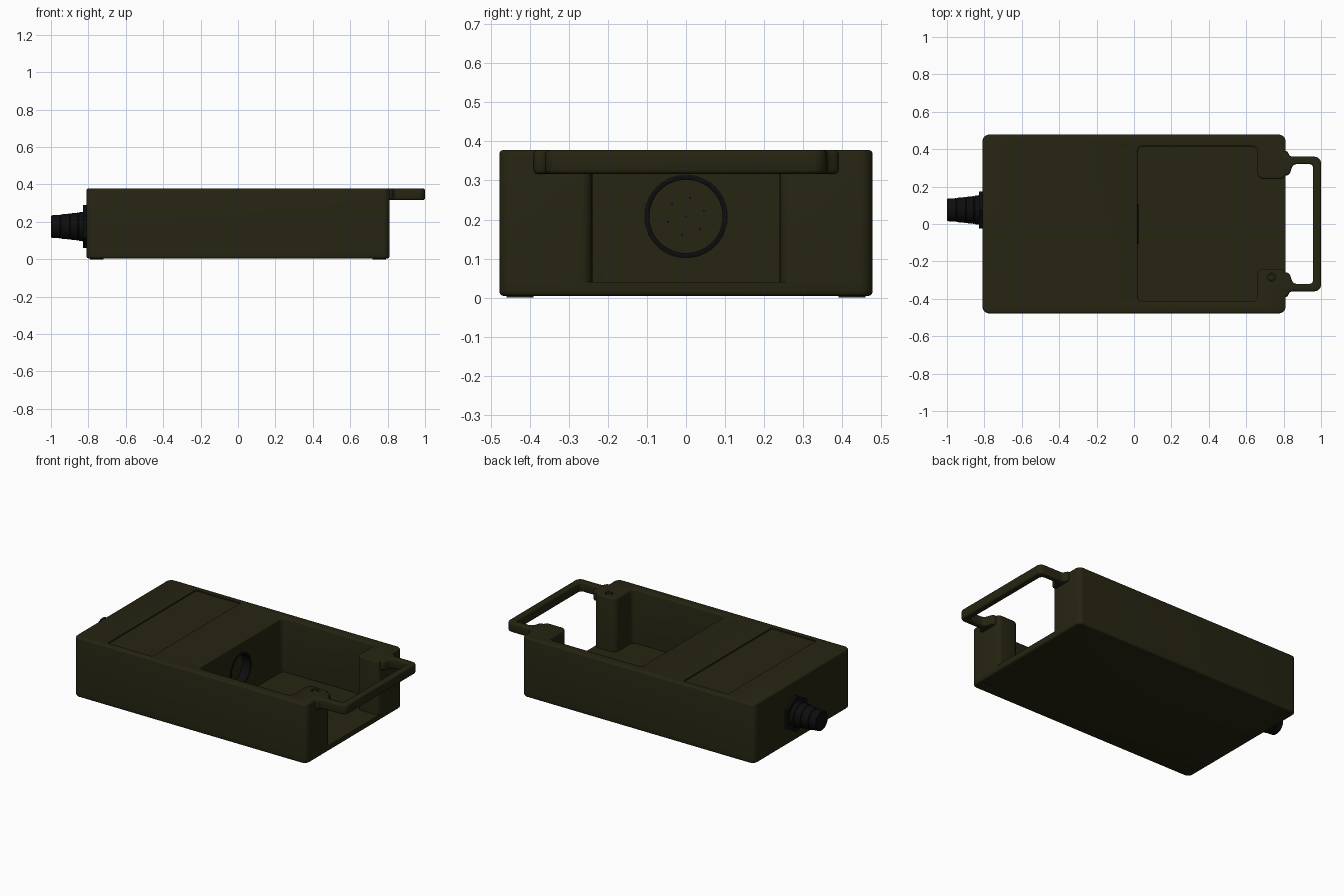
import bpy, bmesh, math
from mathutils import Vector, Matrix

cube = bpy.data.objects.get("Cube")
if cube:
    bpy.data.objects.remove(cube, do_unlink=True)


def material(name, rgb):
    m = bpy.data.materials.new(name)
    m.use_nodes = True
    m.diffuse_color = (*rgb, 1)
    m.node_tree.nodes["Principled BSDF"].inputs["Base Color"].default_value = (*rgb, 1)
    return m


OLIVE = material("olive_drab", (0.019, 0.018, 0.006))
BLACK = material("black_rubber", (0.004, 0.004, 0.0045))


def finish(name, bm, mat):
    bmesh.ops.recalc_face_normals(bm, faces=bm.faces[:])
    mesh = bpy.data.meshes.new(name)
    bm.to_mesh(mesh)
    bm.free()
    ob = bpy.data.objects.new(name, mesh)
    bpy.context.collection.objects.link(ob)
    mesh.materials.append(mat)
    smooth(ob)
    return ob


def smooth(ob):
    bpy.ops.object.select_all(action='DESELECT')
    ob.select_set(True)
    bpy.context.view_layer.objects.active = ob
    bpy.ops.object.shade_smooth_by_angle(angle=math.radians(35))


def rounded(points, steps=6):
    """Round each (x, y, radius) corner of a closed outline."""
    out = []
    for i, (x, y, r) in enumerate(points):
        p = Vector((x, y))
        if r == 0:
            out.append(p)
            continue
        a = (Vector(points[i - 1][:2]) - p).normalized()
        b = (Vector(points[(i + 1) % len(points)][:2]) - p).normalized()
        half = a.angle(b) / 2
        centre = p + (a + b).normalized() * (r / math.sin(half))
        start = p + a * (r / math.tan(half)) - centre
        end = p + b * (r / math.tan(half)) - centre
        turn = math.atan2(start.x * end.y - start.y * end.x, start.dot(end))
        for s in range(steps + 1):
            out.append(centre + Matrix.Rotation(turn * s / steps, 2) @ start)
    return out


def mirrored(half):
    """Complete an outline across the x axis."""
    return half + [(x, -y, r) for x, y, r in reversed(half)]


def prism(name, outline, z0, z1, top=0, bottom=0, mat=OLIVE):
    """Extrude an outline, rounding its top and bottom rims."""
    bm = bmesh.new()
    face = bm.faces.new([bm.verts.new((p.x, p.y, z0)) for p in outline])
    ext = bmesh.ops.extrude_face_region(bm, geom=[face], use_keep_orig=True)
    verts = [g for g in ext["geom"] if isinstance(g, bmesh.types.BMVert)]
    bmesh.ops.translate(bm, verts=verts, vec=(0, 0, z1 - z0))
    bmesh.ops.recalc_face_normals(bm, faces=bm.faces[:])
    for z, width in ((z0, bottom), (z1, top)):
        if width:
            rim = [e for e in bm.edges if all(abs(v.co.z - z) < 1e-5 for v in e.verts)]
            bmesh.ops.bevel(bm, geom=rim, offset=width, segments=3,
                            profile=0.5, affect='EDGES')
    return finish(name, bm, mat)


def lathe(name, profile, y, z, sides=40, mat=BLACK):
    """Spin (x, radius) points round an axis parallel to x; the profile is closed."""
    bm = bmesh.new()
    rings = []
    for k in range(sides):
        a = 2 * math.pi * k / sides
        rings.append([bm.verts.new((x, y + r * math.sin(a), z + r * math.cos(a)))
                      for x, r in profile])
    n = len(profile)
    for k in range(sides):
        p, q = rings[k], rings[(k + 1) % sides]
        for i in range(n):
            j = (i + 1) % n
            bm.faces.new((p[i], p[j], q[j], q[i]))
    bmesh.ops.remove_doubles(bm, verts=bm.verts[:], dist=1e-5)
    return finish(name, bm, mat)


def cut(ob, cutter):
    mod = ob.modifiers.new("cut", 'BOOLEAN')
    mod.operation = 'DIFFERENCE'
    mod.solver = 'EXACT'
    mod.object = cutter
    bpy.context.view_layer.objects.active = ob
    bpy.ops.object.modifier_apply(modifier=mod.name)
    bpy.data.objects.remove(cutter, do_unlink=True)
    smooth(ob)


def box(x0, x1, y0, y1, r):
    return rounded([(x0, y0, r), (x1, y0, r), (x1, y1, r), (x0, y1, r)])


def disc(x, y, r, sides=24):
    return [Vector((x + r * math.cos(2 * math.pi * k / sides),
                    y + r * math.sin(2 * math.pi * k / sides))) for k in range(sides)]


L, W, TOP, FLOOR = 0.81, 0.478, 0.378, 0.04

# case: floor slab with the open-ended walls standing on it
prism("case_floor", box(-L, L, -W, W, 0.035), 0.004, FLOOR, bottom=0.012)
walls = prism("case_walls", rounded(mirrored([
    (-L, -W, 0.035), (L, -W, 0.035), (L, -0.24, 0.03), (0.66, -0.24, 0.035),
    (0.66, -0.415, 0.03), (0.02, -0.415, 0.03)])), FLOOR, TOP, top=0.01)

# shallow panel recess, screw hole and socket bore
cut(walls, prism("panel_cutter", box(-0.6, -0.29, -0.44, 0.44, 0.008), TOP - 0.008, TOP + 0.1))
cut(walls, prism("screw_cutter", disc(0.735, -0.285, 0.023), TOP - 0.01, TOP + 0.1))
cut(walls, lathe("bore_cutter", [(-0.05, 0), (-0.05, 0.107), (0.1, 0.107), (0.1, 0)],
                 0, 0.208, mat=OLIVE))
prism("screw_head", disc(0.735, -0.285, 0.017), TOP - 0.015, TOP - 0.003, top=0.003)

# carrying handle
prism("handle", rounded(mirrored([
    (0.77, 0.26, 0), (0.83, 0.26, 0.02), (0.85, 0.32, 0.03), (0.957, 0.32, 0.02)])[:4] + [
    (0.957, -0.32, 0.02), (0.85, -0.32, 0.03), (0.83, -0.26, 0.02), (0.77, -0.26, 0),
    (0.77, -0.39, 0), (0.82, -0.39, 0.015), (0.835, -0.36, 0.02), (1.0, -0.36, 0.035),
    (1.0, 0.36, 0.035), (0.835, 0.36, 0.02), (0.82, 0.39, 0.015), (0.77, 0.39, 0)]),
    0.317, TOP, top=0.01, bottom=0.01)

# socket inside the bay: black sleeve, inner face and contacts
lathe("socket_sleeve", [(-0.05, 0.094), (-0.05, 0.107), (0.022, 0.107), (0.024, 0.104),
                        (0.024, 0.097), (0.022, 0.094)], 0, 0.208, 48)
lathe("socket_face", [(-0.05, 0), (-0.05, 0.096), (-0.035, 0.096), (-0.035, 0)],
      0, 0.208, mat=OLIVE)
for k in range(7):
    r, a = (0.048 if k else 0), k * math.pi / 3 + 0.3
    lathe("socket_contact", [(-0.036, 0), (-0.036, 0.003), (-0.032, 0.003), (-0.032, 0)],
          r * math.cos(a), 0.208 + r * math.sin(a), 8)

# cable gland on the far end
GY, GZ = 0.075, 0.175
lathe("gland_nut", [(-0.8, 0), (-0.8, 0.115), (-0.828, 0.115), (-0.828, 0)], GY, GZ, 6)
profile = [(-0.82, 0), (-0.82, 0.08)]
for x, r0, r1 in ((-0.855, 0.08, 0.076), (-0.9, 0.074, 0.07), (-0.95, 0.069, 0.065),
                  (-1.0, 0.063, 0.06)):
    profile += [(profile[-1][0] - 0.002, r0), (x + 0.004, r1), (x, r1 - 0.004)]
lathe("cable_gland", profile + [(-1.0, 0)], GY, GZ)

# low corner feet
for sx in (-1, 1):
    for sy in (-1, 1):
        prism("foot", disc(sx * 0.755, sy * 0.425, 0.035), 0, 0.006)
